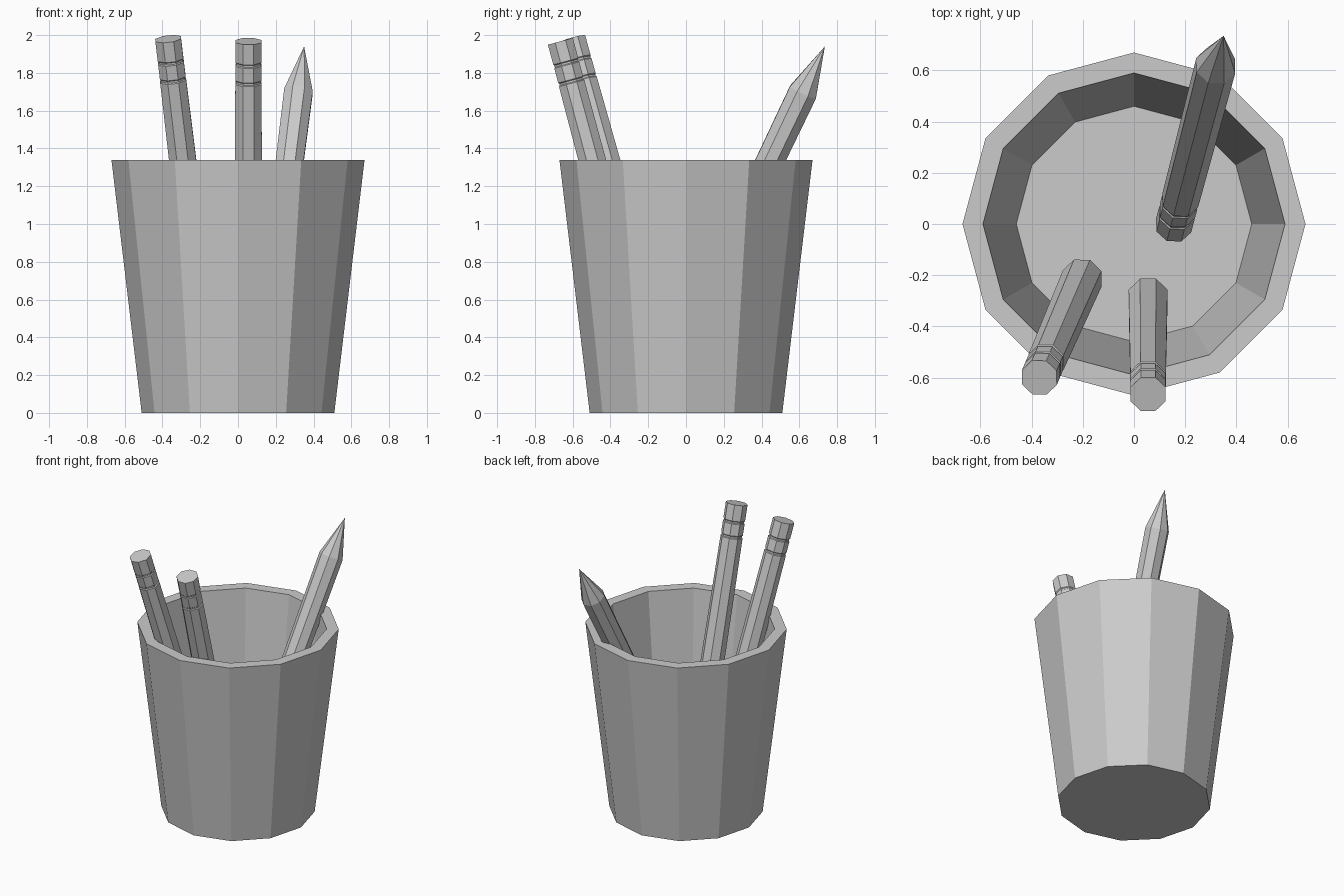
import bpy, math
from mathutils import Vector, Matrix

if "Cube" in bpy.data.objects:
    bpy.data.objects.remove(bpy.data.objects["Cube"])


def lathe(name, profile, sides, phase=0.0):
    """Revolve (radius, z) points; radius 0 becomes a point, open ends get capped."""
    verts, faces, rings = [], [], []
    for r, z in profile:
        n = 1 if r == 0 else sides
        rings.append(list(range(len(verts), len(verts) + n)))
        for i in range(n):
            a = phase + 2 * math.pi * i / sides
            verts.append((r * math.cos(a), r * math.sin(a), z))
    for lo, hi in zip(rings, rings[1:]):
        for i in range(sides):
            j = (i + 1) % sides
            if len(lo) == 1:
                faces.append((lo[0], hi[j], hi[i]))
            else:
                faces.append((lo[i], lo[j], hi[j], hi[i]))
    if len(rings[0]) > 1:
        faces.append(rings[0][::-1])
    if len(rings[-1]) > 1:
        faces.append(rings[-1])
    mesh = bpy.data.meshes.new(name)
    mesh.from_pydata(verts, [], faces)
    ob = bpy.data.objects.new(name, mesh)
    bpy.context.collection.objects.link(ob)
    return ob


# Cup: outer wall, rim, inner wall and raised floor
lathe("cup", [(0.51, 0), (0.67, 1.34), (0.59, 1.34), (0.46, 0.25)], 12)

# Pencil parts, measured along the axis from the sharpened tip
LENGTH = 1.73
PARTS = {
    "body": [(0, 0), (0.082, 0.27), (0.075, 1.50), (0.069, 1.505), (0.069, 1.515)],
    "ferrule": [(0.069, 1.515), (0.074, 1.52), (0.074, 1.60), (0.069, 1.605), (0.069, 1.615)],
    "eraser": [(0.069, 1.615), (0.074, 1.62), (0.074, LENGTH)],
}


def pencil(name, tip, end, sides=8):
    """Place a whole pencil with its tip and eraser end on the given line."""
    axis = (Vector(end) - Vector(tip)).normalized()
    up = axis if axis.z > 0 else -axis
    rot = Vector((0, 0, 1)).rotation_difference(up).to_matrix().to_4x4()
    if axis.z < 0:
        rot = rot @ Matrix.Rotation(math.pi, 4, 'X')
    for part, profile in PARTS.items():
        ob = lathe(f"{name}_{part}", profile, sides, math.pi / sides)
        ob.matrix_world = Matrix.Translation(tip) @ rot


def tip_from(end, slope_x, slope_y):
    """Tip position of a pencil standing point down, from its eraser end."""
    return Vector(end) - Vector((slope_x, slope_y, 1)).normalized() * LENGTH


# Two pencils stand point down, one stands point up
middle_end, left_end = (0.055, -0.665, 1.967), (-0.37, -0.6, 1.98)
pencil("middle_pencil", tip_from(middle_end, 0, -0.268), middle_end)
pencil("left_pencil", tip_from(left_end, -0.12, -0.277), left_end)
pencil("back_pencil", (0.35, 0.735, 1.94), (0.155, -0.005, 0.39))
